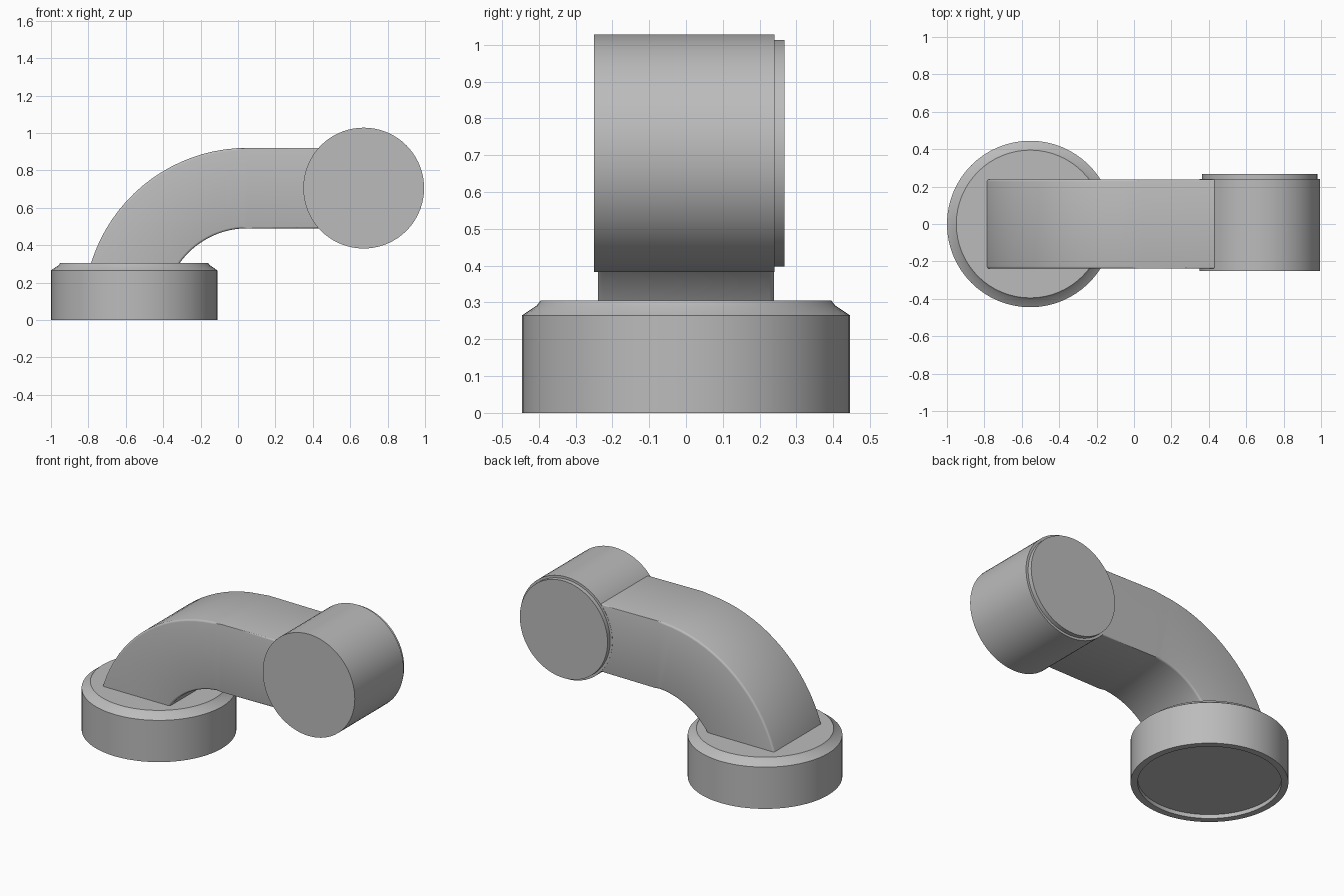
import bpy, bmesh, math
from mathutils import Matrix, Vector

cube = bpy.data.objects.get("Cube")
if cube:
    bpy.data.objects.remove(cube, do_unlink=True)

grey = bpy.data.materials.new("plain grey")
grey.use_nodes = True
GREY = (0.5, 0.5, 0.5, 1)
grey.diffuse_color = GREY
grey.node_tree.nodes["Principled BSDF"].inputs["Base Color"].default_value = GREY


def finish(bm, name):
    bmesh.ops.recalc_face_normals(bm, faces=bm.faces)
    mesh = bpy.data.meshes.new(name)
    bm.to_mesh(mesh)
    bm.free()
    mesh.materials.append(grey)
    obj = bpy.data.objects.new(name, mesh)
    bpy.context.collection.objects.link(obj)
    return obj


def smooth(obj, angle):
    bpy.ops.object.select_all(action='DESELECT')
    obj.select_set(True)
    bpy.context.view_layer.objects.active = obj
    bpy.ops.object.shade_smooth_by_angle(angle=math.radians(angle))


def turned(name, profile, matrix, sides=64):
    """Lathe a (radius, height) profile about z, cap both ends, then place it."""
    bm = bmesh.new()
    rings = []
    for r, h in profile:
        rings.append([bm.verts.new((r * math.cos(2 * math.pi * i / sides),
                                    r * math.sin(2 * math.pi * i / sides), h))
                      for i in range(sides)])
    for a, b in zip(rings, rings[1:]):
        for i in range(sides):
            j = (i + 1) % sides
            bm.faces.new((a[i], a[j], b[j], b[i]))
    bm.faces.new(rings[0])
    bm.faces.new(rings[-1])
    bmesh.ops.transform(bm, matrix=matrix, verts=bm.verts)
    obj = finish(bm, name)
    smooth(obj, 25)
    return obj


# Round base with a chamfered top and a shallow recess underneath
turned("base",
       [(0.405, 0.025), (0.405, 0), (0.445, 0), (0.445, 0.265),
        (0.405, 0.292), (0.395, 0.305)],
       Matrix.Translation((-0.555, 0, 0)))

# Horizontal drum with a smaller end cap at the back
lying = Matrix.Translation((0.672, 0, 0.705)) @ Matrix.Rotation(-math.pi / 2, 4, 'X')
turned("drum",
       [(0.323, -0.25), (0.323, 0.24), (0.308, 0.24), (0.308, 0.267)], lying, 72)

# Curved arm: concentric arcs joined to a straight run into the drum
CENTRE, OUTER, INNER, HALF = Vector((0.05, 0.045)), 0.875, 0.445, 0.239


def arc(radius, z_start, steps=20):
    start = math.asin((z_start - CENTRE.y) / radius)
    angles = [start + (math.pi / 2 - start) * i / steps for i in range(steps + 1)]
    return [CENTRE + radius * Vector((-math.cos(a), math.sin(a))) for a in angles]


outer, inner = arc(OUTER, 0.2), arc(INNER, 0.2)
outer.append(Vector((0.6, outer[-1].y)))
inner.append(Vector((0.6, inner[-1].y)))
bm = bmesh.new()
loops = [[bm.verts.new((p.x, y, p.y)) for p in line]
         for line, y in ((outer, -HALF), (outer, HALF), (inner, HALF), (inner, -HALF))]
for k in range(4):
    a, b = loops[k], loops[(k + 1) % 4]
    for i in range(len(a) - 1):
        bm.faces.new((a[i], a[i + 1], b[i + 1], b[i]))
for end in (0, -1):
    bm.faces.new([line[end] for line in loops])

# Round the four long edges of the arm
long_edges = [e for e in bm.edges
              if any(e.verts[0] in line and e.verts[1] in line for line in loops)]
bmesh.ops.bevel(bm, geom=long_edges, offset=0.012, segments=3, profile=0.5,
                affect='EDGES', clamp_overlap=True)
smooth(finish(bm, "arm"), 40)
